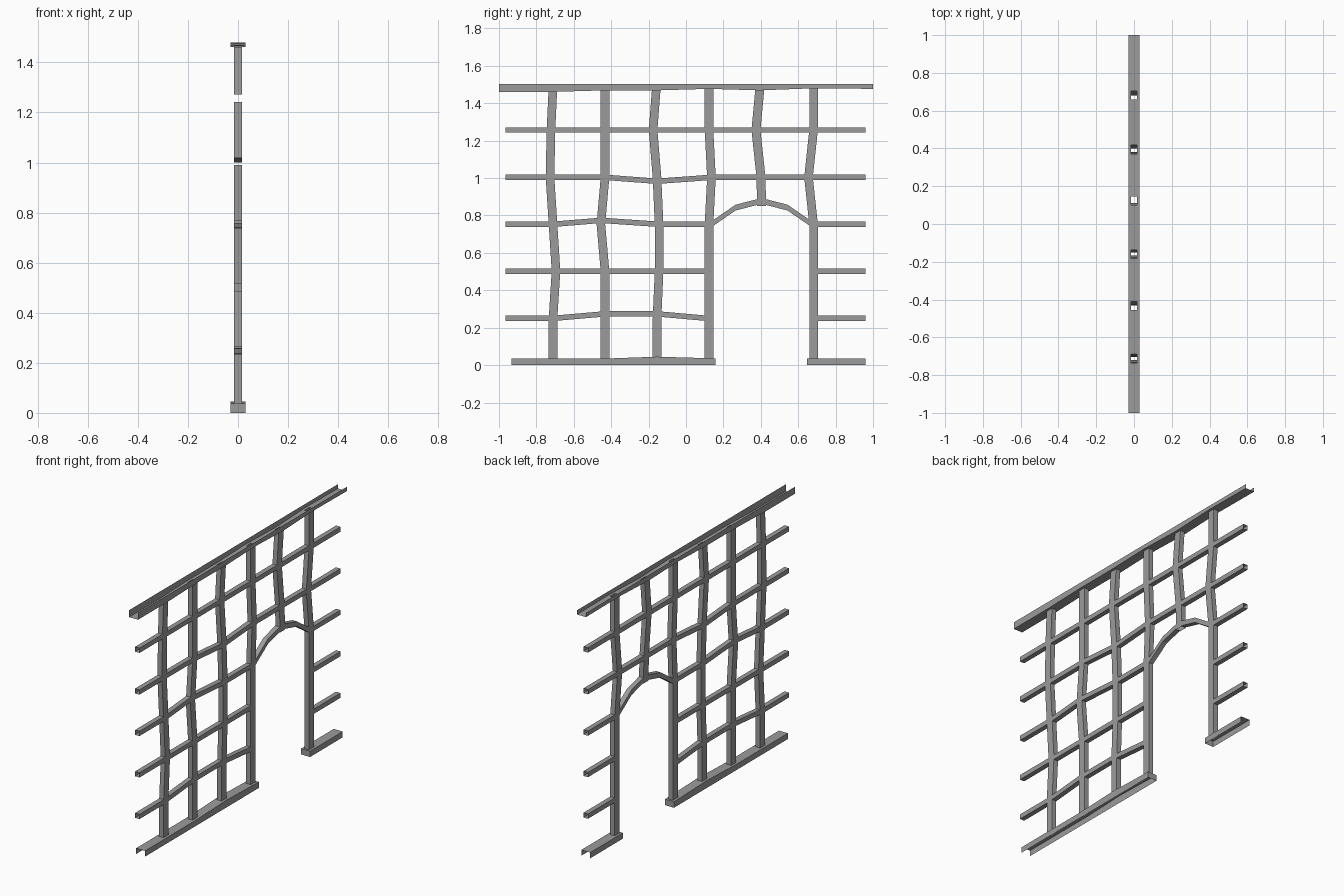
import bpy, bmesh

cube = bpy.data.objects.get("Cube")
if cube:
    bpy.data.objects.remove(cube, do_unlink=True)

grey = bpy.data.materials.new("steel_grey")
grey.use_nodes = True
tone = (0.33, 0.33, 0.33, 1)
grey.diffuse_color = tone
grey.node_tree.nodes["Principled BSDF"].inputs["Base Color"].default_value = tone


def strip(bm, side_a, side_b, depth):
    """Solid strip between two matching (y, z) paths, with thickness along x."""
    rings = [[bm.verts.new((x, *p)) for x, p in
              ((-depth, a), (depth, a), (depth, b), (-depth, b))]
             for a, b in zip(side_a, side_b)]
    for r, s in zip(rings, rings[1:]):
        for i in range(4):
            j = (i + 1) % 4
            bm.faces.new((r[i], r[j], s[j], s[i]))
    bm.faces.new(rings[0][::-1])
    bm.faces.new(rings[-1])


def ribbon(bm, path, half_y, half_z, depth=0.015):
    strip(bm, [(y - half_y, z - half_z) for y, z in path],
          [(y + half_y, z + half_z) for y, z in path], depth)


def make(name, build):
    bm = bmesh.new()
    build(bm)
    bmesh.ops.recalc_face_normals(bm, faces=bm.faces)
    mesh = bpy.data.meshes.new(name)
    bm.to_mesh(mesh)
    bm.free()
    mesh.materials.append(grey)
    obj = bpy.data.objects.new(name, mesh)
    bpy.context.scene.collection.objects.link(obj)
    return obj


TOP, FOOT = 1.49, 0.02
ROWS = [0.25, 0.502, 0.753, 1.004, 1.257]


# Crooked posts, bending where they meet the rows of bars
def posts(bm):
    bends = [
        [-.711, -.711, -.695, -.711, -.727, -.722, -.711],
        [-.433, -.433, -.433, -.455, -.433, -.433, -.433],
        [-.155, -.155, -.144, -.144, -.155, -.176, -.158],
        [.123, .123, .123, .123, .136, .123, .123],
        [.682, .682, .682, .682, .655, .682, .682],
    ]
    for ys in bends:
        ribbon(bm, list(zip(ys, [FOOT] + ROWS + [TOP])), 0.023, 0)
    # short post above the arch
    ribbon(bm, [(.404, .852), (.401, 1.004), (.374, 1.257), (.396, TOP)], 0.024, 0)


# Horizontal bars and the door arch
def bars(bm):
    left, right, jamb = -.965, .96, .115
    low, mid, door, chest, high = ROWS
    paths = [
        [(left, low), (-.711, low), (-.433, .274), (-.155, .274), (jamb, low)],
        [(left, mid), (jamb, mid)],
        [(left, door), (-.711, door), (-.455, .774), (-.144, door), (jamb, door)],
        [(left, chest), (-.433, chest), (-.155, .983), (.136, chest), (right, chest)],
        [(left, high), (right, high)],
    ]
    paths += [[(.69, z), (right, z)] for z in (low, mid, door)]
    for path in paths:
        ribbon(bm, path, 0, 0.0145)
    half = [(-.267, .754), (-.139, .842), (-.027, .871)]
    arch = [(.404 + y, z) for y, z in half] + [(.404 - y, z) for y, z in half[::-1]]
    ribbon(bm, arch, 0, 0.0155)


# Top channel and the two foot channels
def rails(bm):
    under = [(-1, 1.461), (-.711, 1.461), (-.433, 1.469), (-.155, 1.469),
             (.123, 1.477), (.396, 1.469), (.682, 1.48), (1, 1.477)]
    strip(bm, under, [(y, 1.503) for y, z in under], 0.03)
    foot = [(-.933, .035), (-.433, .035), (-.155, .045), (.158, .036)]
    strip(bm, [(y, 0) for y, z in foot], foot, 0.03)
    strip(bm, [(.647, 0), (.96, 0)], [(.647, .035), (.96, .035)], 0.03)


frame = make("wall_frame", posts)
bpy.context.view_layer.objects.active = frame

# Weld everything into one hollow shell
for name, build in (("bars", bars), ("rails", rails)):
    part = make(name, build)
    part.hide_render = True
    weld = frame.modifiers.new(name, 'BOOLEAN')
    weld.operation, weld.solver, weld.object = 'UNION', 'EXACT', part
    bpy.ops.object.modifier_apply(modifier=name)
    bpy.data.objects.remove(part, do_unlink=True)


# Open the channels and the free ends of the bars
def is_open(face):
    n, c = face.normal, face.calc_center_median()
    return (n.z > .9 and c.z > 1.495
            or n.z < -.9 and c.z < .005
            or n.z < -.9 and .85 < c.z < .854
            or abs(n.y) > .9 and abs(c.y) > .92)


bm = bmesh.new()
bm.from_mesh(frame.data)
bm.normal_update()
bmesh.ops.delete(bm, geom=[f for f in bm.faces if is_open(f)], context='FACES')
bm.to_mesh(frame.data)
bm.free()
